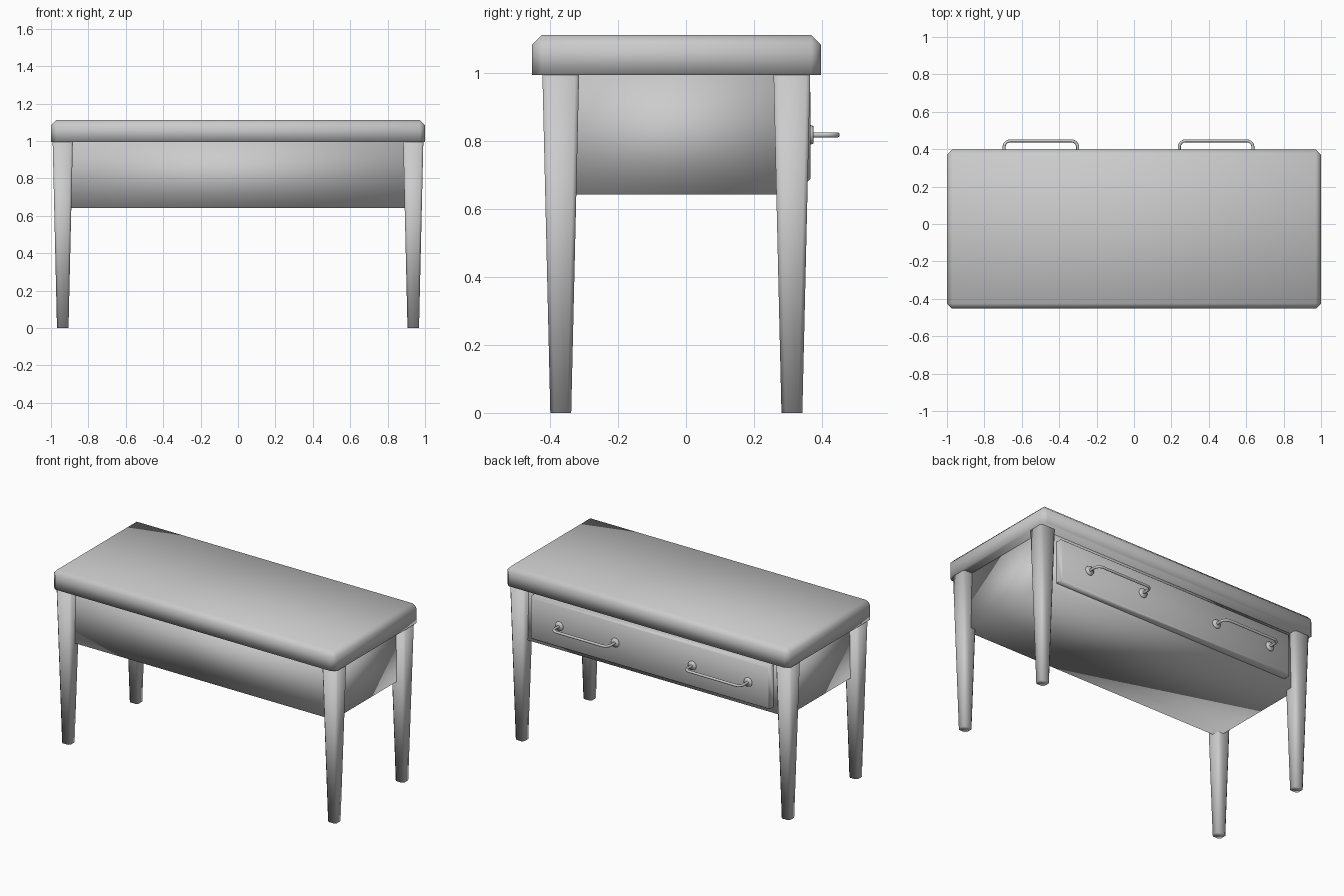
import bpy, bmesh, math

if "Cube" in bpy.data.objects:
    bpy.data.objects.remove(bpy.data.objects["Cube"])


def finish(name, bm, angle=180):
    bmesh.ops.recalc_face_normals(bm, faces=bm.faces)
    mesh = bpy.data.meshes.new(name)
    bm.to_mesh(mesh)
    bm.free()
    ob = bpy.data.objects.new(name, mesh)
    bpy.context.collection.objects.link(ob)
    bpy.ops.object.select_all(action='DESELECT')
    ob.select_set(True)
    bpy.context.view_layer.objects.active = ob
    bpy.ops.object.shade_smooth_by_angle(angle=math.radians(angle))
    return ob


def box(name, lo, hi, bevel=0, keep=None, taper=1, angle=180):
    """Box from lo to hi; edges accepted by keep(edge) are chamfered, the base is scaled by taper."""
    bm = bmesh.new()
    bmesh.ops.create_cube(bm, size=1)
    mid = [(a + b) / 2 for a, b in zip(lo, hi)]
    for v in bm.verts:
        s = taper if v.co.z < 0 else 1
        v.co.x *= (hi[0] - lo[0]) * s
        v.co.y *= (hi[1] - lo[1]) * s
        v.co.z *= hi[2] - lo[2]
    if bevel:
        edges = [e for e in bm.edges if keep(e)]
        bmesh.ops.bevel(bm, geom=edges, offset=bevel, segments=1, affect='EDGES')
    bmesh.ops.translate(bm, vec=mid, verts=bm.verts)
    return finish(name, bm, angle)


# Table top: chamfered everywhere except the underside rim
box("table_top", (-1, -0.453, 0.995), (1, 0.397, 1.113), 0.028,
    lambda e: max(v.co.z for v in e.verts) > 0)

# Drawer case, its walls running through the leg centres
box("drawer_case", (-0.932, -0.37, 0.643), (0.932, 0.32, 0.996))

# Four tapered legs with chamfered vertical edges
for sx, side in ((-1, "left"), (1, "right")):
    for y, end in ((-0.369, "front"), (0.312, "back")):
        x = sx * 0.937
        box(f"{end}_{side}_leg", (x - 0.054, y - 0.054, 0), (x + 0.054, y + 0.054, 0.996), 0.012,
            lambda e: abs(e.verts[0].co.z - e.verts[1].co.z) > 0.5, taper=0.57)

# Wide drawer front with chamfered outer rim
box("drawer_front", (-0.842, 0.31, 0.682), (0.842, 0.367, 0.952), 0.008,
    lambda e: all(v.co.y > 0 for v in e.verts), angle=60)

# Two bar handles, each with two round mounting plates
HANDLE_Z, REACH, ROUND, RAD = 0.819, 0.445, 0.035, 0.008
for side, cx in (("left", -0.498), ("right", 0.439)):
    half = 0.197
    arc = [(half - ROUND + ROUND * math.cos(a), REACH - ROUND + ROUND * math.sin(a))
           for a in (math.pi / 2 * i / 6 for i in range(7))]
    right = [(half, 0.362)] + arc
    path = right + [(-x, y) for x, y in reversed(right)]
    curve = bpy.data.curves.new(f"{side}_handle_bar", 'CURVE')
    curve.dimensions = '3D'
    curve.bevel_depth = RAD
    curve.bevel_resolution = 3
    curve.use_fill_caps = True
    spline = curve.splines.new('POLY')
    spline.points.add(len(path) - 1)
    for p, (x, y) in zip(spline.points, path):
        p.co = (cx + x, y, HANDLE_Z, 1)
        p.radius = 1
    spline.use_smooth = True
    bar = bpy.data.objects.new(f"{side}_handle_bar", curve)
    bpy.context.collection.objects.link(bar)

    for s, pos in ((-1, "left"), (1, "right")):
        bm = bmesh.new()
        bmesh.ops.create_cone(bm, cap_ends=True, segments=24, radius1=0.03, radius2=0.026, depth=0.012)
        plate = finish(f"{side}_handle_{pos}_plate", bm)
        plate.rotation_euler = (-math.pi / 2, 0, 0)
        plate.location = (cx + s * half, 0.369, HANDLE_Z)
